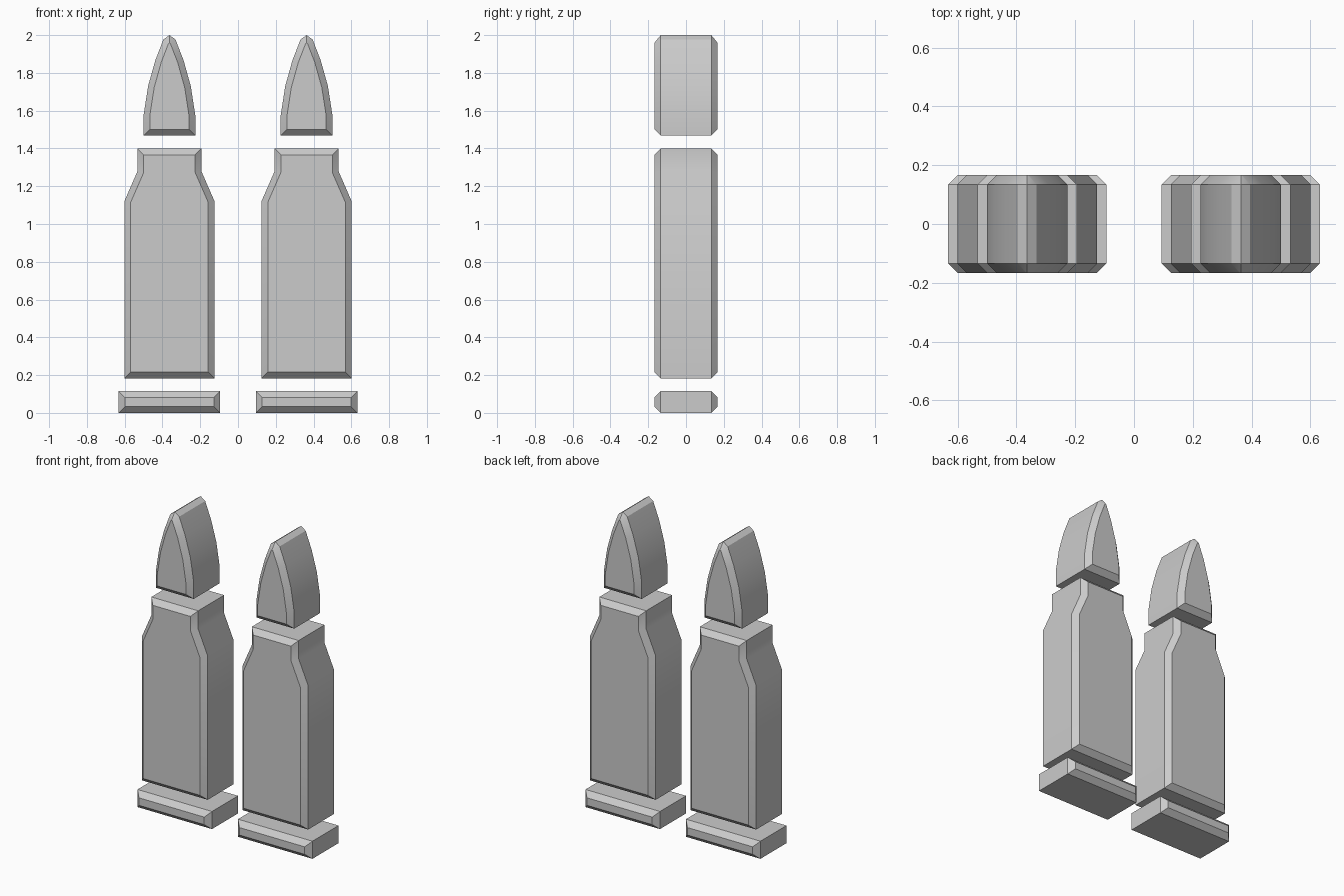
import bpy, bmesh, math
from mathutils import Vector

if "Cube" in bpy.data.objects:
    bpy.data.objects.remove(bpy.data.objects["Cube"])

HALF_DEPTH = 0.167
BEVEL = 0.033
SPACING = 0.363


def inset(points, d):
    """Offset a counter-clockwise outline inward by d with mitred corners."""
    result = []
    for i, p in enumerate(points):
        a = (p - points[i - 1]).normalized()
        b = (points[(i + 1) % len(points)] - p).normalized()
        na, nb = Vector((-a.y, a.x)), Vector((-b.y, b.x))
        result.append(p + (na + nb) * d / (1 + na.dot(nb)))
    return result


def chamfered_plate(name, right_half):
    """Mirror a half outline (bottom to top), extrude it in y, chamfer both faces."""
    left_half = [(-x, z) for x, z in reversed(right_half) if x > 0]
    outer = [Vector(p) for p in right_half + left_half]
    inner = inset(outer, BEVEL)
    n = len(outer)
    bm = bmesh.new()
    layers = [(inner, -HALF_DEPTH), (outer, BEVEL - HALF_DEPTH),
              (outer, HALF_DEPTH - BEVEL), (inner, HALF_DEPTH)]
    rings = [[bm.verts.new((p.x, y, p.y)) for p in pts] for pts, y in layers]
    for r, s in zip(rings, rings[1:]):
        for i in range(n):
            j = (i + 1) % n
            bm.faces.new((r[i], s[i], s[j], r[j]))
    bm.faces.new(rings[0])
    bm.faces.new(rings[-1][::-1])
    bmesh.ops.recalc_face_normals(bm, faces=bm.faces)
    mesh = bpy.data.meshes.new(name)
    bm.to_mesh(mesh)
    bm.free()
    mesh.shade_smooth()
    mesh.set_sharp_from_angle(angle=math.radians(30))
    # One copy on each side
    for side, x in (("left", -SPACING), ("right", SPACING)):
        obj = bpy.data.objects.new(f"{name}_{side}", mesh)
        obj.location.x = x
        bpy.context.collection.objects.link(obj)


# Rim plate at the bottom
chamfered_plate("cartridge_rim", [(0.269, 0), (0.269, 0.115)])

# Case with shoulder and neck
chamfered_plate("cartridge_case", [(0.238, 0.183), (0.238, 1.122),
                                   (0.169, 1.28), (0.169, 1.399)])

# Pointed tip
chamfered_plate("cartridge_tip", [(0.137, 1.468), (0.137, 1.575), (0.113, 1.73),
                                  (0.075, 1.866), (0.032, 1.977), (0, 2.0)])
